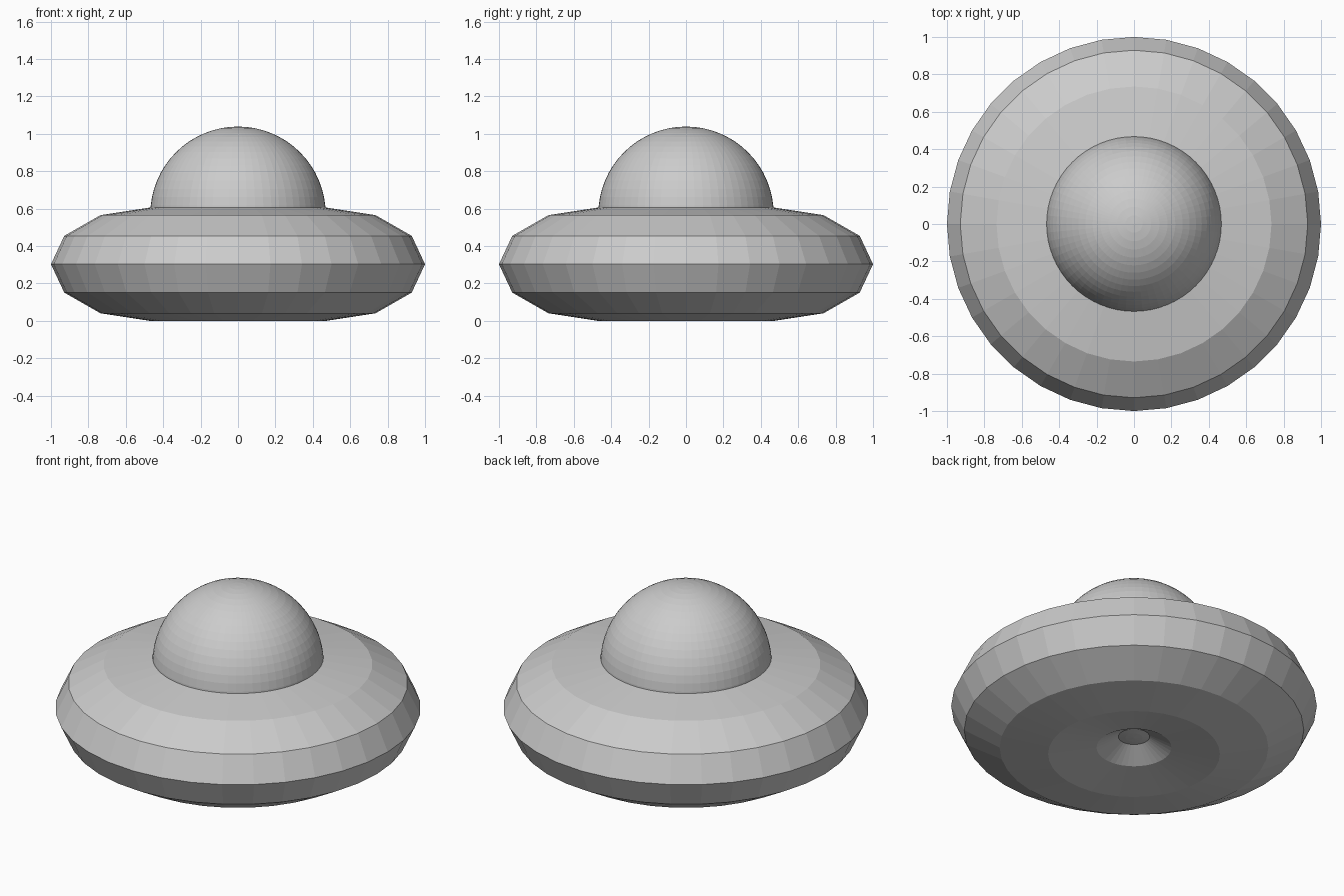
import bpy

if "Cube" in bpy.data.objects:
    bpy.data.objects.remove(bpy.data.objects["Cube"])

# One plain grey for the whole model
grey = bpy.data.materials.new("light_grey")
grey.diffuse_color = (0.6, 0.6, 0.6, 1)
grey.use_nodes = True
grey.node_tree.nodes["Principled BSDF"].inputs["Base Color"].default_value = grey.diffuse_color


def finish(name):
    ob = bpy.context.object
    ob.name = name
    ob.data.materials.clear()
    ob.data.materials.append(grey)
    bpy.ops.object.shade_flat()
    return ob


# Saucer hull: fat low-poly torus, flattened in height
bpy.ops.mesh.primitive_torus_add(
    major_segments=36, minor_segments=12,
    major_radius=0.47, minor_radius=0.53, location=(0, 0, 0.303))
hull = finish("saucer_hull")
hull.scale.z = 0.303 / 0.53

# Dome: full sphere sunk in the hull, its bottom plugs the hole below
bpy.ops.mesh.primitive_uv_sphere_add(
    segments=64, ring_count=32, radius=0.469, location=(0, 0, 0.57))
finish("dome")
